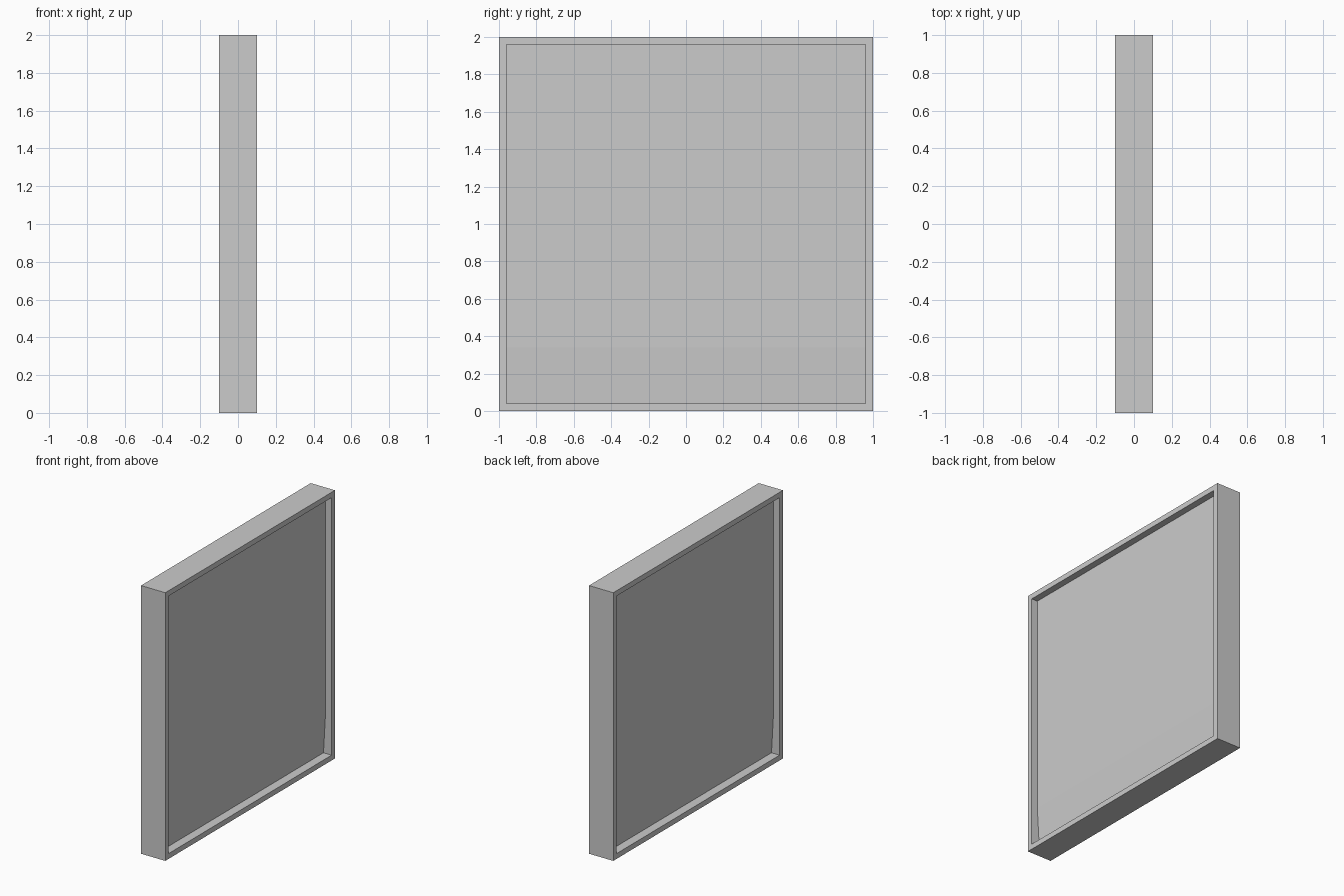
import bpy, bmesh
from mathutils import Vector

if "Cube" in bpy.data.objects:
    bpy.data.objects.remove(bpy.data.objects["Cube"])

BORDER = 0.056      # width of the raised rim
DEPTH = 0.05        # recess depth over most of the panel
LOW_DEPTH = 0.067   # recess depth along the bottom edge
BREAK_Z = 0.34      # height where the recess starts to deepen

bm = bmesh.new()

# Slab
bmesh.ops.create_cube(bm, size=1)
bmesh.ops.scale(bm, vec=(0.2, 2, 2), verts=bm.verts)
bmesh.ops.translate(bm, vec=(0, 0, 1), verts=bm.verts)
bm.normal_update()

# Rim and recessed field on both broad sides
for face in [f for f in bm.faces if abs(f.normal.x) > 0.9]:
    side = 1 if face.normal.x > 0 else -1
    bmesh.ops.inset_individual(bm, faces=[face], thickness=BORDER)
    out = bmesh.ops.extrude_discrete_faces(bm, faces=[face])
    field = out["faces"][0]
    bmesh.ops.translate(bm, vec=(-side * DEPTH, 0, 0), verts=field.verts)

    # Lower part of the field slopes slightly deeper
    low = [v for v in field.verts if v.co.z < 1]
    bmesh.ops.bisect_plane(bm, geom=[field, *field.edges, *field.verts],
                           plane_co=Vector((0, 0, BREAK_Z)),
                           plane_no=Vector((0, 0, 1)))
    for v in low:
        v.co.x = side * (0.1 - LOW_DEPTH)

bmesh.ops.recalc_face_normals(bm, faces=bm.faces)
mesh = bpy.data.meshes.new("wall_panel")
bm.to_mesh(mesh)
bm.free()
bpy.context.collection.objects.link(bpy.data.objects.new("wall_panel", mesh))
